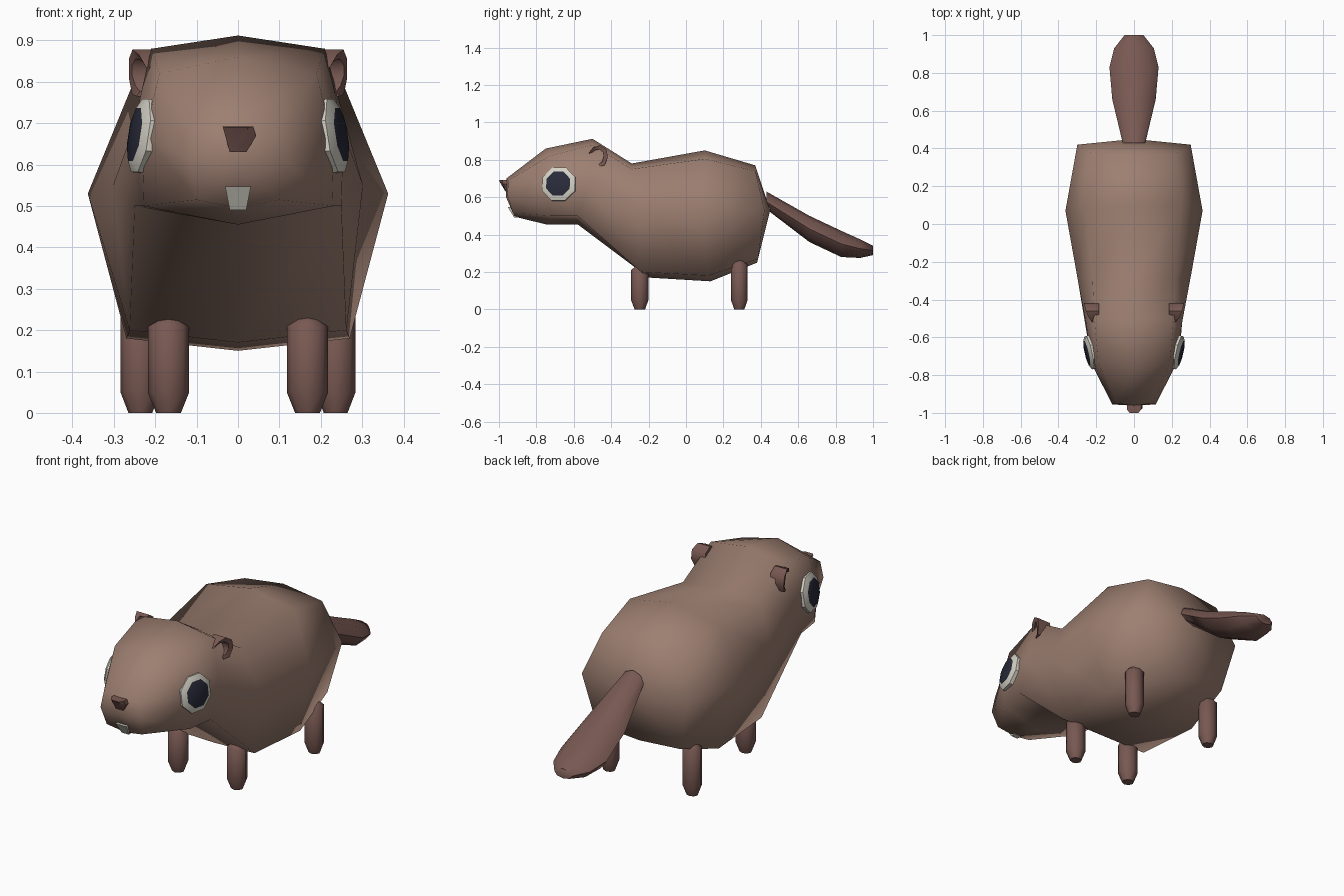
import bpy, bmesh, math
from mathutils import Vector

if "Cube" in bpy.data.objects:
    bpy.data.objects.remove(bpy.data.objects["Cube"])


def material(name, rgb):
    m = bpy.data.materials.new(name)
    m.diffuse_color = (*rgb, 1)
    m.use_nodes = True
    m.node_tree.nodes["Principled BSDF"].inputs["Base Color"].default_value = m.diffuse_color
    return m


FUR = material("brown fur", (0.337, 0.212, 0.165))
SKIN = material("dark brown skin", (0.188, 0.098, 0.084))
WHITE = material("off white", (0.66, 0.64, 0.56))
PUPIL = material("dark navy", (0.022, 0.024, 0.042))


def finish(name, bm, mats, angle):
    bmesh.ops.recalc_face_normals(bm, faces=bm.faces)
    me = bpy.data.meshes.new(name)
    bm.to_mesh(me)
    bm.free()
    for m in mats:
        me.materials.append(m)
    ob = bpy.data.objects.new(name, me)
    bpy.context.collection.objects.link(ob)
    bpy.ops.object.select_all(action='DESELECT')
    ob.select_set(True)
    bpy.context.view_layer.objects.active = ob
    bpy.ops.object.shade_smooth_by_angle(angle=math.radians(angle))
    return ob


def loft(name, rings, mats, angle=60, start=None, end=None, last_band=None):
    """Skin a list of rings; ends close on a point or with a flat cap."""
    bm = bmesh.new()
    vs = [[bm.verts.new(p) for p in r] for r in rings]
    n = len(vs[0])
    for k, (a, b) in enumerate(zip(vs, vs[1:])):
        for i in range(n):
            bm.faces.new((a[i], a[(i + 1) % n], b[(i + 1) % n], b[i]))
    for ring, tip in ((vs[0], start), (vs[-1], end)):
        if tip is None:
            bm.faces.new(ring)
        else:
            t = bm.verts.new(tip)
            for i in range(n):
                f = bm.faces.new((ring[i], ring[(i + 1) % n], t))
                if last_band is not None and ring is vs[-1]:
                    f.material_index = last_band
    return finish(name, bm, mats, angle)


def mirrored_ring(half):
    return half + [(-x, y, z) for x, y, z in reversed(half[1:-1])]


# Body and head: half sections from top centre round to bottom centre
sections = [
    [(0, -.96, .70), (.10, -.95, .69), (.115, -.955, .61), (.10, -.925, .515), (0, -.915, .495)],
    [(0, -.75, .86), (.19, -.73, .82), (.225, -.74, .67), (.23, -.72, .50), (0, -.75, .455)],
    [(0, -.50, .912), (.21, -.50, .88), (.255, -.52, .68), (.25, -.58, .50), (0, -.58, .455)],
    [(0, -.29, .78), (.22, -.29, .75), (.302, -.27, .55), (.262, -.24, .20), (0, -.20, .17)],
    [(0, .10, .85), (.25, .10, .805), (.363, .07, .53), (.27, .12, .18), (0, .13, .15)],
    [(0, .37, .77), (.22, .37, .74), (.30, .42, .53), (.24, .385, .27), (0, .38, .25)],
]
loft("body", [mirrored_ring(s) for s in sections], [FUR], 85,
     start=(0, -.962, .60), end=(0, .45, .53))

# Tail: flattened, widening, then blunt
tail = []
for y, top, bottom, w in ((.43, .63, .52, .06), (.66, .50, .36, .115),
                          (.83, .42, .28, .13), (.93, .375, .275, .105), (1, .34, .29, .05)):
    mid, h = (top + bottom) / 2, (top - bottom) / 2
    tail.append([(w * math.sin(a), y + (.02 if a > 2 and a < 4.2 and y < .5 else 0),
                  mid + h * math.cos(a)) for a in (i * math.pi / 4 for i in range(8))])
loft("tail", tail, [SKIN], 60)


def leg(name, x, y, r, top):
    rings = []
    for z, k in ((0, .6), (.05, 1), (top - .04, 1)):
        rings.append([(x + k * r * math.cos(a), y + k * r * .93 * math.sin(a), z)
                      for a in (i * math.pi / 4 for i in range(8))])
    loft(name, rings, [SKIN], 50, end=(x, y, top))


def eye(name, s):
    c = Vector((.233, -.68, .67))
    n = Vector((1, -.23, .16)).normalized()
    u = Vector((.23, 1, 0)).normalized()
    v = n.cross(u)

    def point(r, off, a=0):
        p = c + n * off + (u * math.cos(a) + v * math.sin(a)) * r
        return (s * p.x, p.y, p.z)
    rings = [[point(r, off, (i + .5) * math.pi / 4) for i in range(8)]
             for r, off in ((.095, -.03), (.097, .004), (.07, .018))]
    loft(name, rings, [WHITE, PUPIL], 40, end=point(0, .024), last_band=1)


def ear(name, s):
    # Curled flap, narrow at the front and deep at the back
    cy, cz = -.468, .822
    path = ((-.52, .835, .222, .8), (-.495, .866, .24, .65), (-.46, .878, .255, .6),
            (-.425, .855, .264, .55), (-.418, .81, .264, .55),
            (-.435, .77, .256, .6), (-.465, .765, .245, .8))
    rings = []
    for y, z, x, k in path:
        yi, zi = cy + (y - cy) * k, cz + (z - cz) * k
        rings.append([(s * .185, y, z), (s * x, y, z), (s * (x - .008), yi, zi), (s * .185, yi, zi)])
    loft(name, rings, [SKIN], 50)


for side, s in (("right", 1), ("left", -1)):
    leg("front_leg_" + side, s * .168, -.247, .05, .25)
    leg("back_leg_" + side, s * .236, .285, .048, .28)
    eye("eye_" + side, s)
    ear("ear_" + side, s)

# Nose: tapered wedge
outline = ((-.037, .692), (.037, .692), (.044, .67), (.02, .63), (-.02, .63))
loft("nose", [[(x, -.94, z) for x, z in outline],
              [(x, -.965 - (z - .63) * .3, z) for x, z in outline],
              [(x * .6, -1 + (.69 - z) * .45, .685 + (z - .685) * .7) for x, z in outline]],
     [SKIN], 40)

# Front teeth: one tapered slab
loft("teeth", [[(-w, y0, z), (w, y0, z), (w, y1, z), (-w, y1, z)]
               for w, y0, y1, z in ((.031, -.953, -.91, .547), (.02, -.918, -.89, .49))],
     [WHITE], 30)
